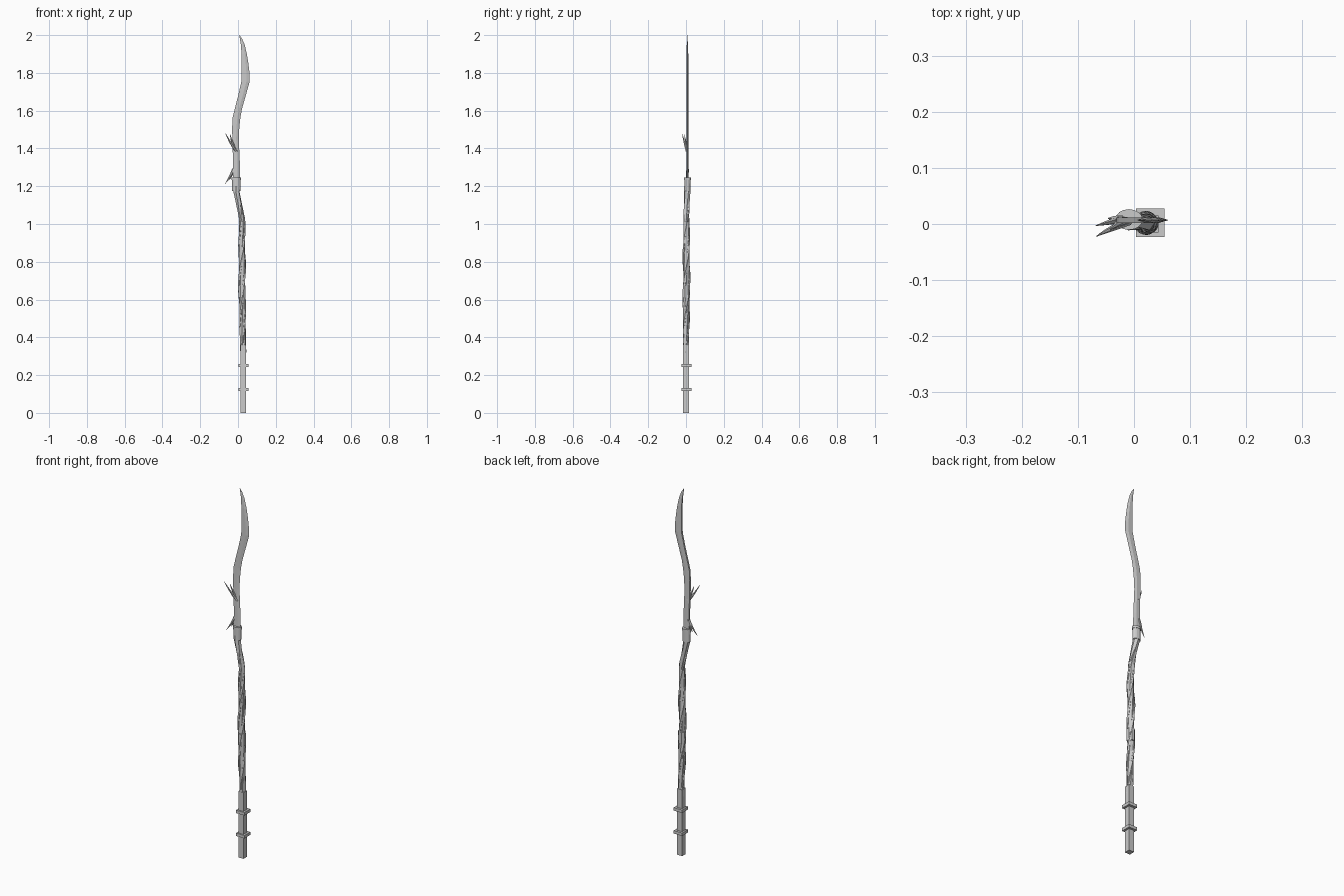
import bpy, bmesh, math
from mathutils import Vector


def loft(name, rings):
    """Skin equal-length rings of points and cap both ends."""
    bm = bmesh.new()
    vr = [[bm.verts.new(p) for p in r] for r in rings]
    n = len(vr[0])
    for a, b in zip(vr, vr[1:]):
        for i in range(n):
            j = (i + 1) % n
            bm.faces.new((a[i], a[j], b[j], b[i]))
    bm.faces.new(vr[0][::-1])
    bm.faces.new(vr[-1])
    bmesh.ops.recalc_face_normals(bm, faces=bm.faces)
    me = bpy.data.meshes.new(name)
    bm.to_mesh(me)
    bm.free()
    ob = bpy.data.objects.new(name, me)
    bpy.context.collection.objects.link(ob)
    return ob


def oval(x, y, z, rx, ry, n=8, turn=0.0):
    return [(x + rx * math.cos(turn + math.tau * i / n),
             y + ry * math.sin(turn + math.tau * i / n), z) for i in range(n)]


def square(x, y, z, h):
    return [(x - h, y - h, z), (x + h, y - h, z), (x + h, y + h, z), (x - h, y + h, z)]


def sample(path, z):
    """Linear lookup of the shaft centre and radius at height z."""
    for a, b in zip(path, path[1:]):
        if z <= b[0]:
            t = (z - a[0]) / (b[0] - a[0])
            return [u + (v - u) * t for u, v in zip(a, b)]
    return path[-1]


# square butt with two square rings
loft("butt_shaft", [square(0.028, 0, z, 0.0155) for z in (0, 0.36)])
for i, z in enumerate((0.125, 0.25)):
    loft(f"butt_ring_{i + 1}", [square(0.029, 0.0025, z + d, 0.0255) for d in (-0.008, 0.008)])

# bent faceted wooden shaft: z, x, y, radius
path = [(0.32, 0.028, 0, 0.016), (0.42, 0.026, 0.001, 0.0165), (0.55, 0.023, 0.001, 0.017),
        (0.68, 0.021, 0.002, 0.0165), (0.80, 0.021, 0.002, 0.0165), (0.92, 0.022, 0.002, 0.0165),
        (1.03, 0.021, 0.003, 0.016), (1.10, 0.007, 0.004, 0.0155), (1.17, -0.008, 0.006, 0.0175),
        (1.20, -0.009, 0.007, 0.018)]
loft("twisted_shaft", [oval(x, y, z, r, r, 6, z * 3) for z, x, y, r in path])

# flat strands winding round the shaft
for k in range(3):
    rings = []
    for i in range(21):
        t = i / 20
        z, x, y, r = sample(path, 0.33 + 0.80 * t)
        a = k * math.tau / 3 + t * math.tau * 1.2
        w = 0.0065 * math.sin(math.pi * (0.06 + 0.88 * t)) + 0.0015
        rings.append(oval(x + (r - 0.003) * math.cos(a), y + (r - 0.003) * math.sin(a),
                          z, w, w, 5, a))
    loft(f"strand_{k + 1}", rings)

# bands at the middle and under the blade
loft("middle_band", [oval(0.0215, 0.002, z, 0.0205, 0.02, 8, 0.39) for z in (0.61, 0.675)])
loft("blade_collar", [oval(-0.009, 0.008, z, r, r * 0.75, 16)
                      for z, r in ((1.175, 0.022), (1.232, 0.0225), (1.232, 0.0245), (1.245, 0.0245))])

# curved blade: z, back edge x, cutting edge x
edge = [(1.22, -0.028, 0.012), (1.32, -0.026, 0.010), (1.45, -0.030, 0.004),
        (1.51, -0.031, 0.007), (1.565, -0.028, 0.013), (1.61, -0.017, 0.021),
        (1.68, 0.001, 0.041), (1.755, 0.018, 0.062), (1.80, 0.019, 0.061),
        (1.85, 0.019, 0.055), (1.90, 0.019, 0.047), (1.95, 0.015, 0.035),
        (1.98, 0.010, 0.022), (2.0, 0.006, 0.008)]
rings = []
for z, a, b in edge:
    m, h = a + (b - a) * 0.6, 0.005 * min(1, (2.02 - z) / 0.12)
    rings.append([(a, 0.007 - h, z), (m, 0.007 - h, z), (b, 0.007, z),
                  (m, 0.007 + h, z), (a, 0.007 + h, z)])
loft("blade", rings)

# curved thorns on the back of the blade: root, bend, tip
thorns = [((-0.010, 0.004, 1.385), (-0.042, -0.008, 1.43), (-0.067, -0.022, 1.482)),
          ((-0.016, 0.007, 1.40), (-0.032, 0.000, 1.43), (-0.042, -0.010, 1.475)),
          ((-0.022, 0.008, 1.295), (-0.040, 0.004, 1.25), (-0.068, -0.003, 1.213)),
          ((-0.024, 0.009, 1.29), (-0.034, 0.010, 1.255), (-0.046, 0.010, 1.232))]
for k, pts in enumerate(thorns):
    p, q, s = map(Vector, pts)
    rings = []
    for i in range(7):
        t = i / 6
        c = p * (1 - t) ** 2 + q * 2 * t * (1 - t) + s * t * t
        r = 0.0075 * (1 - t ** 1.6) + 0.0008
        rings.append(oval(c.x, c.y, c.z, r, r * 0.8, 6))
    loft(f"thorn_{k + 1}", rings)
